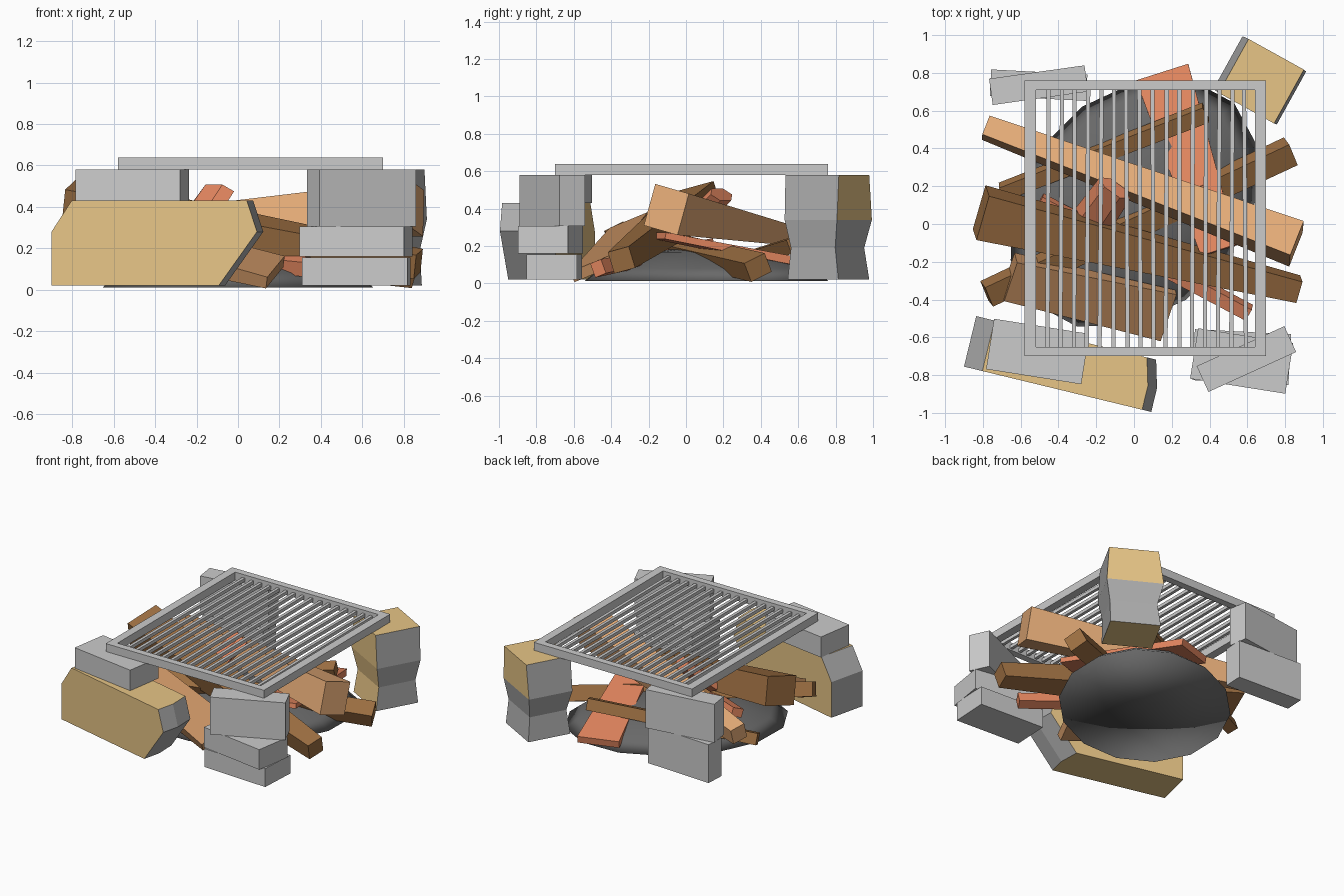
import bpy, bmesh, math, random
from mathutils import Vector, Matrix

if "Cube" in bpy.data.objects:
    bpy.data.objects.remove(bpy.data.objects["Cube"])

random.seed(4)


def mat(name, r, g, b):
    m = bpy.data.materials.new(name)
    m.diffuse_color = (r, g, b, 1)
    m.use_nodes = True
    m.node_tree.nodes["Principled BSDF"].inputs["Base Color"].default_value = m.diffuse_color
    return m


ORANGE = mat("light_wood", 0.80, 0.42, 0.19)
BROWN = mat("brown_wood", 0.34, 0.16, 0.055)
TAN = mat("tan_wood", 0.56, 0.28, 0.12)
RED = mat("red_wood", 0.80, 0.25, 0.12)
SAND = mat("sandstone", 0.80, 0.56, 0.24)
GREY = mat("plain_stone", 0.42, 0.42, 0.42)
ASH = mat("ash", 0.14, 0.14, 0.14)


def finish(name, bm, mats=()):
    bmesh.ops.recalc_face_normals(bm, faces=bm.faces)
    me = bpy.data.meshes.new(name)
    bm.to_mesh(me)
    bm.free()
    for m in mats:
        me.materials.append(m)
    ob = bpy.data.objects.new(name, me)
    bpy.context.collection.objects.link(ob)
    return ob


def loft(name, rings, mats=(), slot=lambda i, j: 0):
    """Skin equal rings of points and cap both ends; cap index is j = -1."""
    bm = bmesh.new()
    vs = [[bm.verts.new(p) for p in r] for r in rings]
    n = len(vs[0])
    for i in range(len(vs) - 1):
        for j in range(n):
            k = (j + 1) % n
            f = bm.faces.new((vs[i][j], vs[i][k], vs[i + 1][k], vs[i + 1][j]))
            f.material_index = slot(i, j)
    for i in (0, len(vs) - 1):
        bm.faces.new(vs[i]).material_index = slot(i, -1)
    return finish(name, bm, mats)


def block(name, c, size, rot=0.0):
    bm = bmesh.new()
    m = Matrix.Translation(c) @ Matrix.Rotation(math.radians(rot), 4, 'Z') @ Matrix.Diagonal((*size, 1))
    bmesh.ops.create_cube(bm, size=1, matrix=m)
    return finish(name, bm)


def log(name, p0, p1, s0, s1, m, roll=0, sides=4):
    """Tapered beam between two points, s = (width, height) at each end."""
    p0, p1 = Vector(p0), Vector(p1)
    d = (p1 - p0).normalized()
    side = d.cross(Vector((0, 0, 1))).normalized()
    q = Matrix.Rotation(math.radians(roll), 3, d)
    side, up = q @ side, q @ side.cross(d)
    if sides == 4:
        prof = [(-.5, -.5), (.5, -.5), (.5, .5), (-.5, .5)]
    else:
        prof = [(.55 * math.cos(math.tau * i / sides), .55 * math.sin(math.tau * i / sides)) for i in range(sides)]
    rings = [[p + side * a * s[0] + up * b * s[1] for a, b in prof] for p, s in ((p0, s0), (p1, s1))]
    return loft(name, rings, [m])


# Grate: four frame rails and thin, slightly crooked bars
zf = 0.609
block("grate_front_rail", (0.06, -0.675, zf), (1.28, 0.05, 0.058))
block("grate_back_rail", (0.06, 0.735, zf), (1.28, 0.05, 0.058))
block("grate_left_rail", (-0.55, 0.03, zf), (0.06, 1.37, 0.058))
block("grate_right_rail", (0.67, 0.03, zf), (0.06, 1.37, 0.058))
for i in range(16):
    x = -0.455 + i * 0.0695
    block(f"grate_bar_{i + 1}", (x, 0.03, 0.603), (0.022, 1.38, 0.024), random.uniform(-0.5, 0.5))

# Concrete blocks under the four corners
block("front_left_block", (-0.51, -0.675, 0.505), (0.51, 0.27, 0.15), -9)
block("front_right_block_low", (0.57, -0.705, 0.088), (0.51, 0.27, 0.135), -3)
block("front_right_block_mid", (0.57, -0.725, 0.233), (0.51, 0.27, 0.147), -9)
block("front_right_block_top", (0.595, -0.715, 0.443), (0.51, 0.15, 0.273), 24.5)
block("back_left_block_low", (-0.505, 0.735, 0.16), (0.51, 0.14, 0.28), -3)
block("back_left_block_top", (-0.505, 0.735, 0.44), (0.51, 0.14, 0.28), 8)

# Long sandstone lying at the front left
R = Matrix.Rotation(math.radians(-13.6), 3, 'Z')
origin = Vector((-0.9, -0.755, 0))
profile = [(0, .02), (.83, .02), (1.02, .28), (.97, .43), (.10, .43), (0, .28)]
rings = []
for depth, push in ((0, 0), (0.13, 0.0), (0.275, -0.04)):
    rings.append([origin + R @ Vector((u + (push if u > .5 else 0), depth, z)) for u, z in profile])
loft("front_left_stone", rings, [SAND, GREY], lambda i, j: 1 if j in (1, 2, 4, 5) else 0)

# Standing sandstone at the back right
R = Matrix.Rotation(math.radians(-29), 3, 'Z')
c = Vector((0.672, 0.757, 0))
rings = []
for z, a0, a1, b in ((.02, -.18, .16, .155), (.19, -.16, .16, .135), (.34, -.20, .185, .16), (.58, -.165, .17, .163)):
    rings.append([c + R @ Vector((a, s, z)) for a, s in ((a0, -b), (a1, -b), (a1, b), (a0, b))])
loft("back_right_stone", rings, [SAND, GREY],
     lambda i, j: 1 if j in (1, 3) or (j == 2 and i < 2) else 0)

# Ash mound: low smooth dome on a closed oval base, long axis on the diagonal
R = Matrix.Rotation(math.radians(45), 3, 'Z')
c = Vector((0.0, 0.11, 0))
n = 14
bm = bmesh.new()
vs = []
for r, z in ((1.0, 0.012), (0.87, 0.08), (0.5, 0.165)):
    vs.append([bm.verts.new(c + R @ Vector((0.75 * r * math.cos(math.tau * k / n),
                                            0.57 * r * math.sin(math.tau * k / n), z))) for k in range(n)])
peak = bm.verts.new(c + Vector((0, 0, 0.205)))
base = bm.verts.new(c + Vector((0, 0, 0.012)))
for k in range(n):
    k2 = (k + 1) % n
    for i in range(2):
        bm.faces.new((vs[i][k], vs[i][k2], vs[i + 1][k2], vs[i + 1][k]))
    bm.faces.new((vs[2][k], vs[2][k2], peak))
    bm.faces.new((vs[0][k2], vs[0][k], base))
for f in bm.faces:
    f.smooth = True
finish("ash_mound", bm, [ASH])

# Firewood
log("large_light_log", (-0.785, 0.51, 0.27), (0.86, -0.105, 0.395), (0.11, 0.11), (0.20, 0.23), ORANGE, -15)
log("large_brown_log", (-0.81, 0.06, 0.42), (0.87, -0.345, 0.125), (0.25, 0.20), (0.12, 0.12), BROWN, 15)
log("tan_log", (-0.66, -0.28, 0.28), (0.18, -0.485, 0.085), (0.23, 0.13), (0.28, 0.06), TAN, 22)
log("crossing_brown_log", (-0.78, -0.37, 0.26), (0.83, 0.385, 0.085), (0.12, 0.10), (0.13, 0.11), BROWN, 25)
log("thin_brown_log", (-0.70, 0.17, 0.08), (0.38, 0.59, 0.21), (0.08, 0.08), (0.09, 0.08), BROWN, 20)
log("red_plank", (0.15, 0.80, 0.07), (0.45, -0.14, 0.255), (0.29, 0.05), (0.20, 0.035), RED)
log("red_stick", (-0.50, 0.12, 0.20), (0.61, -0.47, 0.08), (0.08, 0.06), (0.07, 0.08), RED, 20)
log("red_stub", (-0.22, 0.02, 0.30), (-0.10, 0.19, 0.475), (0.20, 0.09), (0.18, 0.09), RED, 0, 6)
